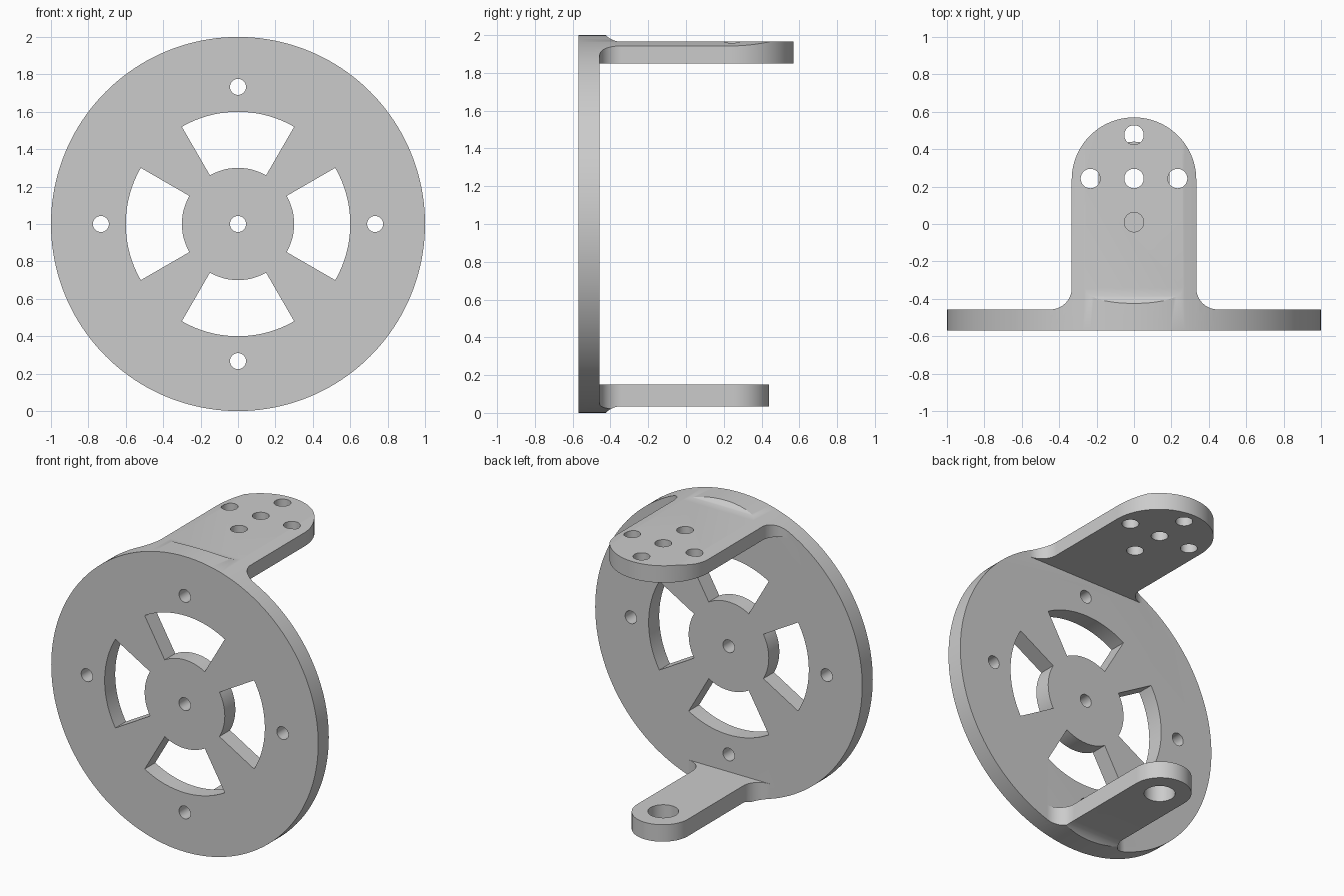
import bpy, bmesh
from math import sin, cos, pi, radians

if "Cube" in bpy.data.objects:
    bpy.data.objects.remove(bpy.data.objects["Cube"])

FRONT, BACK = -0.57, -0.457      # plate faces in y
FILLET = 0.115                   # blend radius between plate and arms


def arc(cx, cy, r, a0, a1, n=16):
    return [(cx + r * cos(radians(a0 + (a1 - a0) * i / n)),
             cy + r * sin(radians(a0 + (a1 - a0) * i / n))) for i in range(n + 1)]


def circle(cx, cy, r, n=48):
    return arc(cx, cy, r, 0, 360, n)[:-1]


def prism(name, pts, axis, lo, hi):
    """Extrude a 2D outline along an axis; outline is the other two axes in order."""
    place = {'X': lambda u, v, t: (t, u, v),
             'Y': lambda u, v, t: (u, t, v),
             'Z': lambda u, v, t: (u, v, t)}[axis]
    bm = bmesh.new()
    face = bm.faces.new([bm.verts.new(place(u, v, lo)) for u, v in pts])
    ext = bmesh.ops.extrude_face_region(bm, geom=[face])
    step = place(0, 0, hi - lo)
    bmesh.ops.translate(bm, vec=step,
                        verts=[g for g in ext['geom'] if isinstance(g, bmesh.types.BMVert)])
    bmesh.ops.recalc_face_normals(bm, faces=bm.faces)
    me = bpy.data.meshes.new(name)
    bm.to_mesh(me)
    bm.free()
    ob = bpy.data.objects.new(name, me)
    bpy.context.collection.objects.link(ob)
    return ob


def combine(ob, other, op):
    """Apply a boolean and discard the second object."""
    mod = ob.modifiers.new("bool", 'BOOLEAN')
    mod.operation, mod.solver, mod.object = op, 'EXACT', other
    bpy.context.view_layer.objects.active = ob
    bpy.ops.object.modifier_apply(modifier=mod.name)
    bpy.data.objects.remove(other)


def arm(name, w, end, flip):
    """Round-ended arm: plan outline intersected with a side profile."""
    r = FILLET
    side = arc(w + r, BACK + r, r, 270, 180)
    plan = [(w + r, -0.52)] + side + arc(0, end - w, w, 0, 180, 48)
    plan += [(-x, y) for x, y in reversed(side)] + [(-w - r, -0.52)]
    prof = [(-0.55, 1.85), (0.8, 1.85), (0.8, 1.965)]
    prof += arc(BACK + r, 1.965 + r, r, 270, 180, 24) + [(-0.55, 1.965 + r)]
    if flip:
        prof = [(y, 2 - z) for y, z in prof]
    lo, hi = (-0.15, 0.5) if flip else (1.5, 2.15)
    ob = prism(name, plan, 'Z', lo, hi)
    combine(ob, prism("profile", prof, 'X', -0.8, 0.8), 'INTERSECT')
    return ob


# Plate blank with both arms, trimmed together to the disc's cylinder
bracket = prism("wheel_bracket", [(-1.3, -0.3), (1.3, -0.3), (1.3, 2.3), (-1.3, 2.3)],
                'Y', FRONT, BACK)
combine(bracket, arm("upper_arm", 0.333, 0.57, False), 'UNION')
combine(bracket, arm("lower_arm", 0.19, 0.44, True), 'UNION')
combine(bracket, prism("trim", circle(0, 1, 1, 160), 'Y', -0.8, 0.8), 'INTERSECT')

# Plate windows and bolt holes
cut = lambda pts, axis, lo, hi: combine(bracket, prism("cutter", pts, axis, lo, hi), 'DIFFERENCE')
cut(circle(0, 1, 0.043), 'Y', -0.7, -0.4)
for a in (0, 90, 180, 270):
    cut(arc(0, 1, 0.6, a - 30, a + 30, 24) + arc(0, 1, 0.3, a + 30, a - 30, 24), 'Y', -0.7, -0.4)
    t = radians(a)
    cut(circle(0.733 * cos(t), 1 + 0.733 * sin(t), 0.043), 'Y', -0.7, -0.4)

# Upper arm hole pattern and lower pivot hole
for x, y in ((0, 0.243), (0.233, 0.243), (-0.233, 0.243), (0, 0.476), (0, 0.01)):
    cut(circle(x, y, 0.052), 'Z', 1.7, 2.2)
cut(circle(0, 0.243, 0.095), 'Z', -0.2, 0.3)

# Smooth curved walls, crisp edges
bpy.ops.object.select_all(action='DESELECT')
bracket.select_set(True)
bpy.context.view_layer.objects.active = bracket
bpy.ops.object.shade_smooth_by_angle(angle=radians(25))
